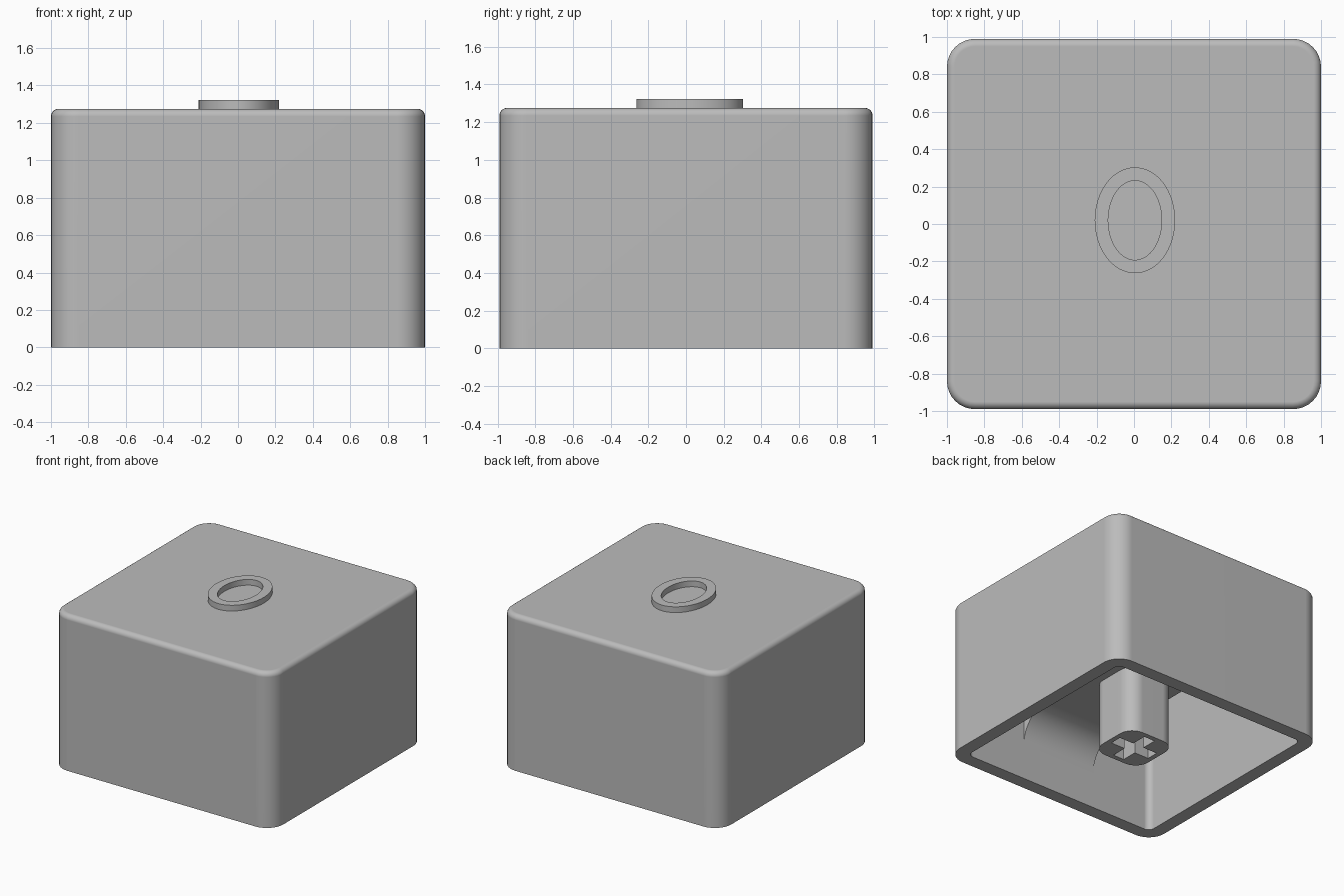
import bpy, bmesh, math

if "Cube" in bpy.data.objects:
    bpy.data.objects.remove(bpy.data.objects["Cube"])

GREY = (0.5, 0.5, 0.5, 1)
grey = bpy.data.materials.new("plain_grey")
grey.use_nodes = True
grey.diffuse_color = GREY
grey.node_tree.nodes["Principled BSDF"].inputs["Base Color"].default_value = GREY

HX, HY, TOP = 1.0, 0.99, 1.275
WALL, CEILING = 0.11, 1.16


def arc(cx, cy, r, start, end, steps=8):
    angles = [math.radians(start + (end - start) * i / steps) for i in range(steps + 1)]
    return [(cx + r * math.cos(a), cy + r * math.sin(a)) for a in angles]


def rounded_rect(hx, hy, r, z):
    pts = []
    for quarter, (sx, sy) in enumerate([(1, 1), (-1, 1), (-1, -1), (1, -1)]):
        pts += arc(sx * (hx - r), sy * (hy - r), r, quarter * 90, quarter * 90 + 90)
    return [(x, y, z) for x, y in pts]


def ellipse(rx, ry, z, steps=64):
    angles = [2 * math.pi * i / steps for i in range(steps)]
    return [(rx * math.cos(a), ry * math.sin(a), z) for a in angles]


def loft(name, rings, closed=False):
    """Skin a stack of equal rings, capping both ends or closing the loop."""
    bm = bmesh.new()
    loops = [[bm.verts.new(p) for p in ring] for ring in rings]
    pairs = list(zip(loops, loops[1:]))
    if closed:
        pairs.append((loops[-1], loops[0]))
    else:
        bm.faces.new(loops[0])
        bm.faces.new(loops[-1])
    for a, b in pairs:
        for i in range(len(a)):
            j = (i + 1) % len(a)
            bm.faces.new((a[i], a[j], b[j], b[i]))
    bmesh.ops.recalc_face_normals(bm, faces=bm.faces)
    mesh = bpy.data.meshes.new(name)
    bm.to_mesh(mesh)
    bm.free()
    mesh.materials.append(grey)
    obj = bpy.data.objects.new(name, mesh)
    bpy.context.collection.objects.link(obj)
    return obj


def activate(obj):
    bpy.ops.object.select_all(action="DESELECT")
    obj.select_set(True)
    bpy.context.view_layer.objects.active = obj


def smooth(obj):
    activate(obj)
    bpy.ops.object.shade_smooth_by_angle(angle=math.radians(35))
    obj.modifiers.new("flat_face_normals", "WEIGHTED_NORMAL").keep_sharp = True


# Hollow cap shell: ceiling, inner wall, rim, outer wall, rounded top edge
EDGE, CORNER = 0.04, 0.15
rings = [rounded_rect(HX - WALL, HY - WALL, 0.05, z) for z in (CEILING, 0)]
rings.append(rounded_rect(HX, HY, CORNER, 0))
for out, up in arc(0, 0, EDGE, 0, 90, 6):
    inset = EDGE - out
    rings.append(rounded_rect(HX - inset, HY - inset, CORNER - inset, TOP - EDGE + up))
smooth(loft("cap_shell", rings))

# Wide rib across the inside, curving down into the front and back walls
INNER, RIB_Z, FILLET, RIB_HALF = HY - WALL, 0.55, 0.25, 0.34
side = arc(INNER - FILLET, RIB_Z - FILLET, FILLET, 90, 0, 12)
side += [(INNER + 0.02, RIB_Z - FILLET), (INNER + 0.02, CEILING + 0.02)]
profile = [(-y, z) for y, z in reversed(side)] + side
smooth(loft("inner_rib", [[(x, y, z) for y, z in profile] for x in (-RIB_HALF, RIB_HALF)]))

# Stem with a cross-shaped socket
stem = loft("stem", [rounded_rect(0.22, 0.22, 0.12, z) for z in (0, RIB_Z + 0.05)])
ARM, THICK = 0.18, 0.05
cross = []
for turn in range(4):
    c, s = round(math.cos(turn * math.pi / 2)), round(math.sin(turn * math.pi / 2))
    for x, y in [(ARM, -THICK), (ARM, THICK), (THICK, THICK)]:
        cross.append((x * c - y * s, x * s + y * c))
cutter = loft("socket_cutter", [[(x, y, z) for x, y in cross] for z in (-0.1, 0.45)])
cutter.hide_render = True
cut = stem.modifiers.new("socket", "BOOLEAN")
cut.operation, cut.solver, cut.object = "DIFFERENCE", "EXACT", cutter
activate(stem)
bpy.ops.object.modifier_apply(modifier=cut.name)
bpy.data.objects.remove(cutter)
smooth(stem)

# Raised oval ring on top
LOW, HIGH = TOP - 0.01, 1.322
ring = loft("oval_ring", [ellipse(0.215, 0.283, LOW), ellipse(0.215, 0.283, HIGH),
                          ellipse(0.143, 0.212, HIGH), ellipse(0.143, 0.212, LOW)], closed=True)
ring.location = (0.005, 0.02, 0)
smooth(ring)
